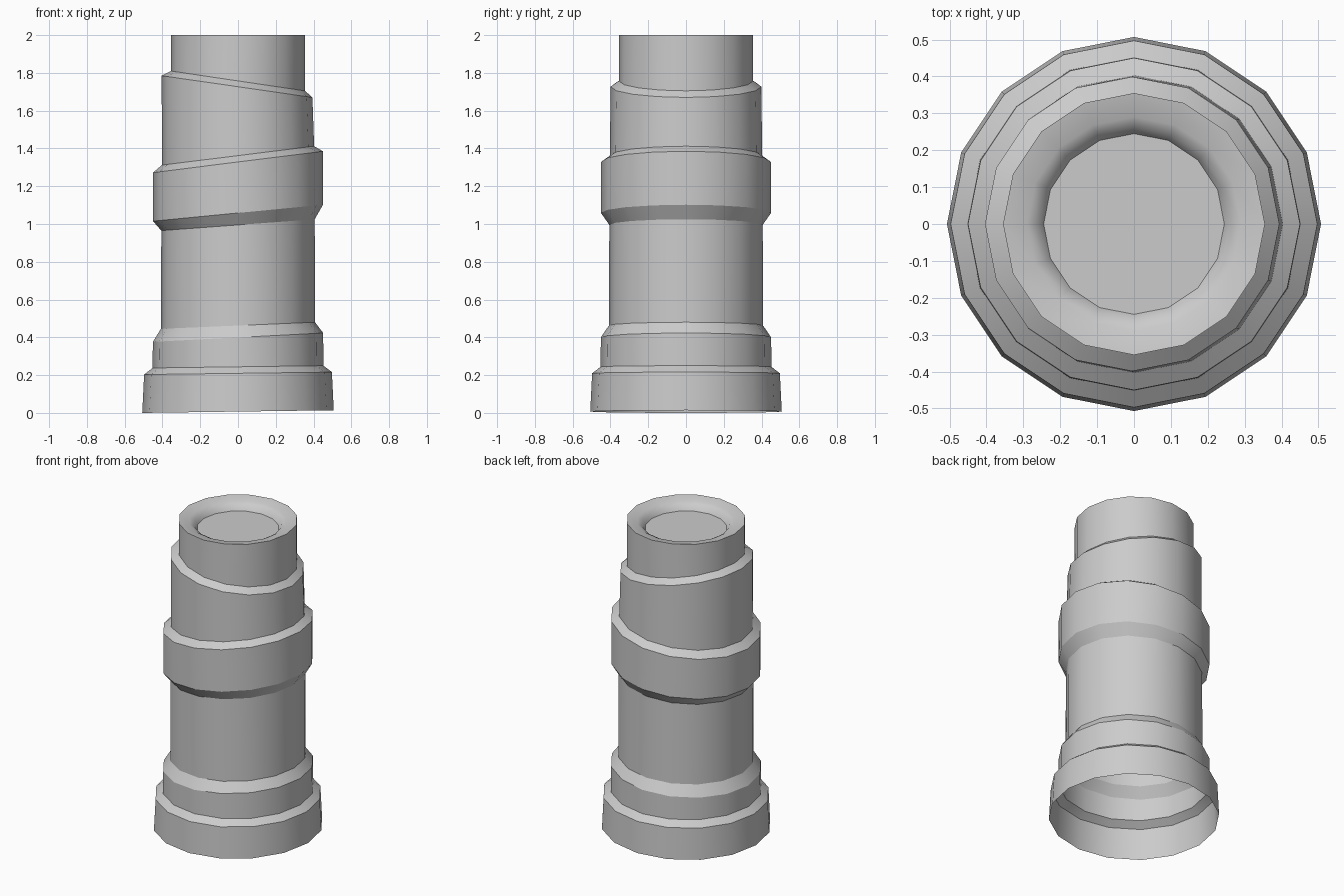
import bpy, bmesh
from math import cos, sin, tau

if "Cube" in bpy.data.objects:
    bpy.data.objects.remove(bpy.data.objects["Cube"])

SIDES = 16

# Tilted rings, bottom to top: radius, z at left, z at right, x shift, sharp crease
RINGS = [
    (0.507, 0.000, 0.014, 0, True),
    (0.497, 0.203, 0.216, 0, True),
    (0.452, 0.238, 0.250, 0, True),
    (0.451, 0.376, 0.423, 0, True),
    (0.408, 0.445, 0.480, 0, True),
    (0.406, 0.965, 1.025, 0, True),
    (0.450, 1.015, 1.102, 0, True),
    (0.450, 1.272, 1.385, 0, True),
    (0.403, 1.312, 1.412, 0, True),
    (0.399, 1.785, 1.670, -0.005, True),
    (0.355, 1.810, 1.705, 0, True),
    (0.355, 2.000, 2.000, 0, True),
    # dished top
    (0.290, 1.988, 1.988, 0, False),
    (0.262, 1.972, 1.972, 0, False),
    (0.245, 1.942, 1.942, 0, True),
]


def tilted_ring(bm, r, z_left, z_right, dx):
    verts = []
    for i in range(SIDES):
        a = tau * i / SIDES
        z = (z_left + z_right) / 2 + (z_right - z_left) / 2 * cos(a)
        verts.append(bm.verts.new((r * cos(a) + dx, r * sin(a), z)))
    return verts


# Stepped column shell, open underneath
bm = bmesh.new()
loops = [tilted_ring(bm, *ring[:4]) for ring in RINGS]
for low, high in zip(loops, loops[1:]):
    for i in range(SIDES):
        j = (i + 1) % SIDES
        bm.faces.new((low[i], low[j], high[j], high[i])).smooth = True
bm.faces.new(loops[-1])

# Crease the steps, keep the sides and lip smooth
for loop, ring in zip(loops, RINGS):
    for i in range(SIDES):
        edge = bm.edges.get((loop[i], loop[(i + 1) % SIDES]))
        edge.smooth = not ring[4]

mesh = bpy.data.meshes.new("stepped_column")
bm.to_mesh(mesh)
bm.free()
bpy.context.collection.objects.link(bpy.data.objects.new("stepped_column", mesh))
